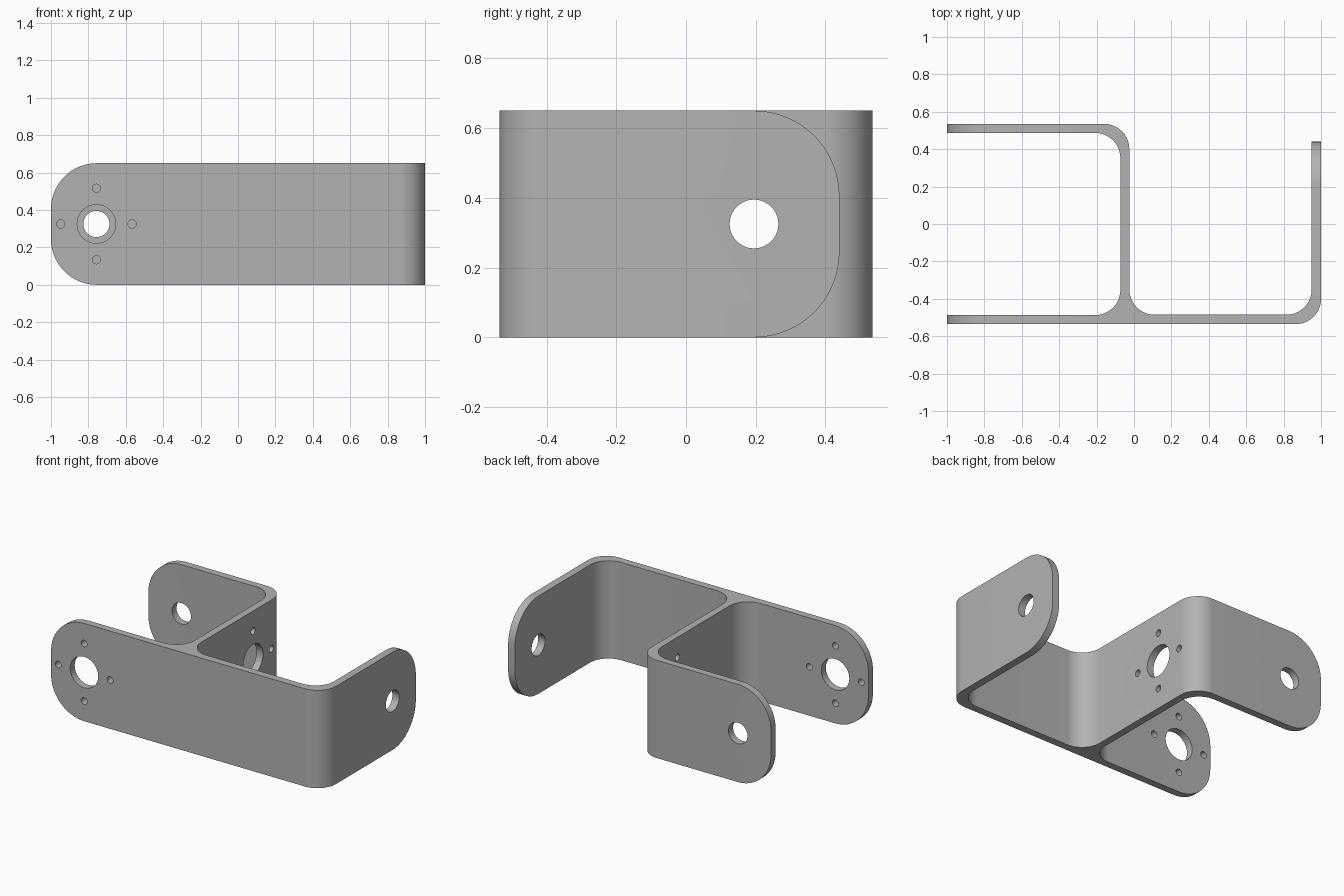
import bpy, bmesh
from math import pi
from mathutils import Matrix, Vector

if "Cube" in bpy.data.objects:
    bpy.data.objects.remove(bpy.data.objects["Cube"], do_unlink=True)

HEIGHT, BEND, END_RADIUS = 0.65, 0.135, 0.245
MID_Z = HEIGHT / 2

grey = bpy.data.materials.new("light_grey")
grey.use_nodes = True
colour = (0.45, 0.45, 0.45, 1)
grey.diffuse_color = colour
grey.node_tree.nodes["Principled BSDF"].inputs["Base Color"].default_value = colour


def make_object(name, bm):
    bmesh.ops.recalc_face_normals(bm, faces=bm.faces)
    mesh = bpy.data.meshes.new(name)
    bm.to_mesh(mesh)
    bm.free()
    mesh.materials.append(grey)
    obj = bpy.data.objects.new(name, mesh)
    bpy.context.collection.objects.link(obj)
    return obj


def round_edges(bm, test, radius, segments):
    edges = [e for e in bm.edges if test(e.verts[0].co, e.verts[1].co)]
    bmesh.ops.bevel(bm, geom=edges, offset=radius, segments=segments,
                    profile=0.5, affect='EDGES', clamp_overlap=False)


# Sheet outline with sharp corners, extruded upward
outline = [(-1, -.535), (1, -.535), (1, .44), (.95, .44), (.95, -.485),
           (-.025, -.485), (-.025, .535), (-1, .535), (-1, .487),
           (-.073, .487), (-.073, -.487), (-1, -.487)]
bm = bmesh.new()
base = bm.faces.new([bm.verts.new((x, y, 0)) for x, y in outline])
top = bmesh.ops.extrude_face_region(bm, geom=[base])["geom"]
bmesh.ops.translate(bm, vec=(0, 0, HEIGHT),
                    verts=[v for v in top if isinstance(v, bmesh.types.BMVert)])


def at_free_end(p):
    return p.x < -.99 or p.y > .43 and p.x > .9


# Rounded corners of the three free ends, then the sheet bends
round_edges(bm, lambda a, b: at_free_end(a) and at_free_end(b)
            and abs(a.z - b.z) < .01, END_RADIUS, 24)
round_edges(bm, lambda a, b: abs(a.z - b.z) > HEIGHT - .01, BEND, 16)
bracket = make_object("bracket", bm)

# Hole cutters: a bore, optionally ringed by four screw holes
cut = bmesh.new()


def drill(centre, axis, radius, segments):
    turn = Vector((0, 0, 1)).rotation_difference(axis).to_matrix().to_4x4()
    bmesh.ops.create_cone(cut, cap_ends=True, segments=segments, radius1=radius,
                          radius2=radius, depth=.2,
                          matrix=Matrix.Translation(centre) @ turn)


def horn_mount(centre, axis):
    drill(centre, axis, .103, 48)
    for i in range(4):
        arm = Matrix.Rotation(i * pi / 2, 3, axis) @ Vector((0, 0, .191))
        drill(centre + arm, axis, .022, 20)


X, Y = Vector((1, 0, 0)), Vector((0, 1, 0))
horn_mount(Vector((-.757, -.51, MID_Z)), Y)
horn_mount(Vector((-.05, .195, MID_Z)), X)
drill(Vector((-.757, .51, MID_Z)), Y, .07, 40)
drill(Vector((.975, .195, MID_Z)), X, .07, 40)
cutter = make_object("hole_cutter", cut)
cutter.hide_render = True

mod = bracket.modifiers.new("holes", 'BOOLEAN')
mod.operation, mod.solver, mod.object = 'DIFFERENCE', 'EXACT', cutter
bpy.context.view_layer.objects.active = bracket
bracket.select_set(True)
bpy.ops.object.modifier_apply(modifier=mod.name)
bpy.data.objects.remove(cutter, do_unlink=True)
bpy.ops.object.shade_smooth_by_angle(angle=pi / 6)
